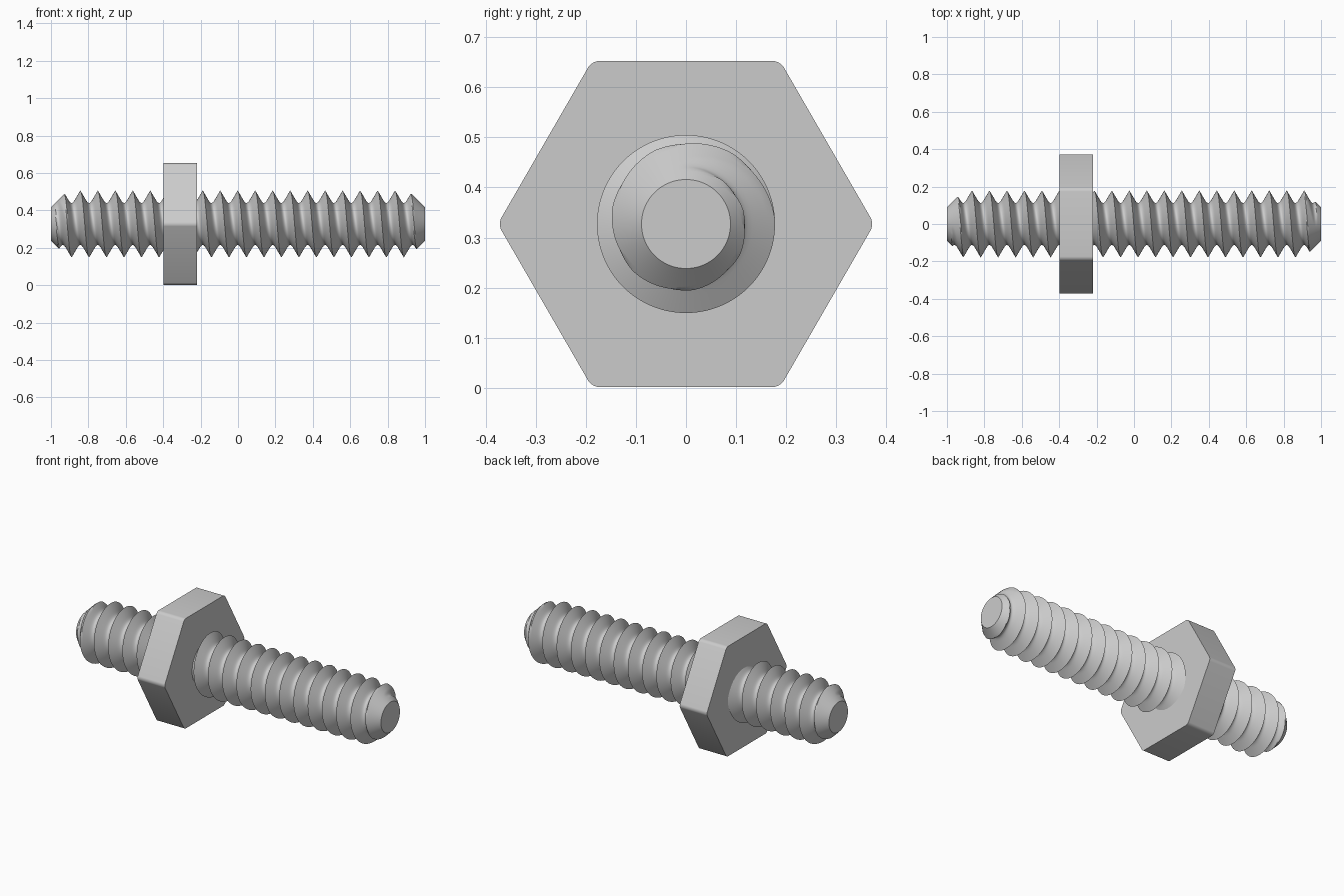
import bpy, bmesh, math
from mathutils import Matrix

if "Cube" in bpy.data.objects:
    bpy.data.objects.remove(bpy.data.objects["Cube"], do_unlink=True)

AXIS_Z = 0.327        # height of the shaft axis
PITCH = 0.0935
CREST_X = 0.84        # a crest on the upper side
CREST_R = 0.178
END_R = 0.089
ROUND = 0.018         # half width of the rounded root
SLOPE = math.tan(math.radians(60))
SAMPLES, SIDES = 18, 96

steel = bpy.data.materials.new("plain_steel")
steel.use_nodes = True
GREY = (0.6, 0.6, 0.6, 1)
steel.diffuse_color = GREY
steel.node_tree.nodes["Principled BSDF"].inputs["Base Color"].default_value = GREY


def finish(bm, name):
    """Turn a bmesh into a shaded object with the steel material."""
    bmesh.ops.recalc_face_normals(bm, faces=bm.faces)
    mesh = bpy.data.meshes.new(name)
    bm.to_mesh(mesh)
    bm.free()
    mesh.materials.append(steel)
    obj = bpy.data.objects.new(name, mesh)
    bpy.context.collection.objects.link(obj)
    bpy.ops.object.select_all(action='DESELECT')
    obj.select_set(True)
    bpy.context.view_layer.objects.active = obj
    bpy.ops.object.shade_smooth_by_angle(angle=math.radians(30))
    return obj


def flank(d):
    """Rise above the root at distance d from the valley centre."""
    if d < ROUND:
        return SLOPE * d * d / (2 * ROUND)
    return SLOPE * (d - ROUND / 2)


def thread_radius(phase):
    valley_distance = abs(phase - 0.5) * PITCH
    return CREST_R - flank(PITCH / 2) + flank(valley_distance)


# Threaded shaft: rows follow the helix, so every crest is a clean edge
bm = bmesh.new()
turns = 25
start = CREST_X - 22 * PITCH
count = turns * SAMPLES
rows = []
for j in range(SIDES):
    angle = 2 * math.pi * j / SIDES
    row = []
    for i in range(count + 1):
        x = start + PITCH * (i / SAMPLES + j / SIDES)
        x = max(-1, min(1, x))
        # Conical points at both ends cut the thread down
        r = min(thread_radius((i % SAMPLES) / SAMPLES), END_R + 1 - abs(x))
        row.append(bm.verts.new((x, -r * math.sin(angle),
                                 AXIS_Z + r * math.cos(angle))))
    rows.append(row)
for j in range(SIDES):
    last = j == SIDES - 1
    following = rows[0] if last else rows[j + 1]
    shift = SAMPLES if last else 0
    for i in range(count - shift):
        bm.faces.new((rows[j][i], rows[j][i + 1],
                      following[i + 1 + shift], following[i + shift]))
bmesh.ops.remove_doubles(bm, verts=bm.verts, dist=0.00002)
bmesh.ops.delete(bm, geom=[e for e in bm.edges if not e.link_faces], context='EDGES')
bmesh.ops.holes_fill(bm, edges=[e for e in bm.edges if e.is_boundary], sides=0)
finish(bm, "threaded_shaft")

# Hexagonal collar with rounded corners
NUT_X, NUT_WIDTH, FLAT = -0.309, 0.179, 0.326
bm = bmesh.new()
corner = FLAT / math.cos(math.pi / 6)
bmesh.ops.create_cone(bm, cap_ends=True, segments=6, radius1=corner,
                      radius2=corner, depth=NUT_WIDTH)
# Place the corners toward the front and back
first = max(bm.verts, key=lambda v: v.co.y).co
spin = math.pi / 2 - math.atan2(first.y, first.x)
bm.transform(Matrix.Translation((NUT_X, 0, AXIS_Z))
             @ Matrix.Rotation(math.pi / 2, 4, 'Y')
             @ Matrix.Rotation(spin, 4, 'Z'))
long_edges = [e for e in bm.edges
              if abs(e.verts[0].co.x - e.verts[1].co.x) > NUT_WIDTH / 2]
bmesh.ops.bevel(bm, geom=long_edges, offset=0.0144, offset_type='OFFSET',
                segments=5, profile=0.5, affect='EDGES')
finish(bm, "hex_collar")
